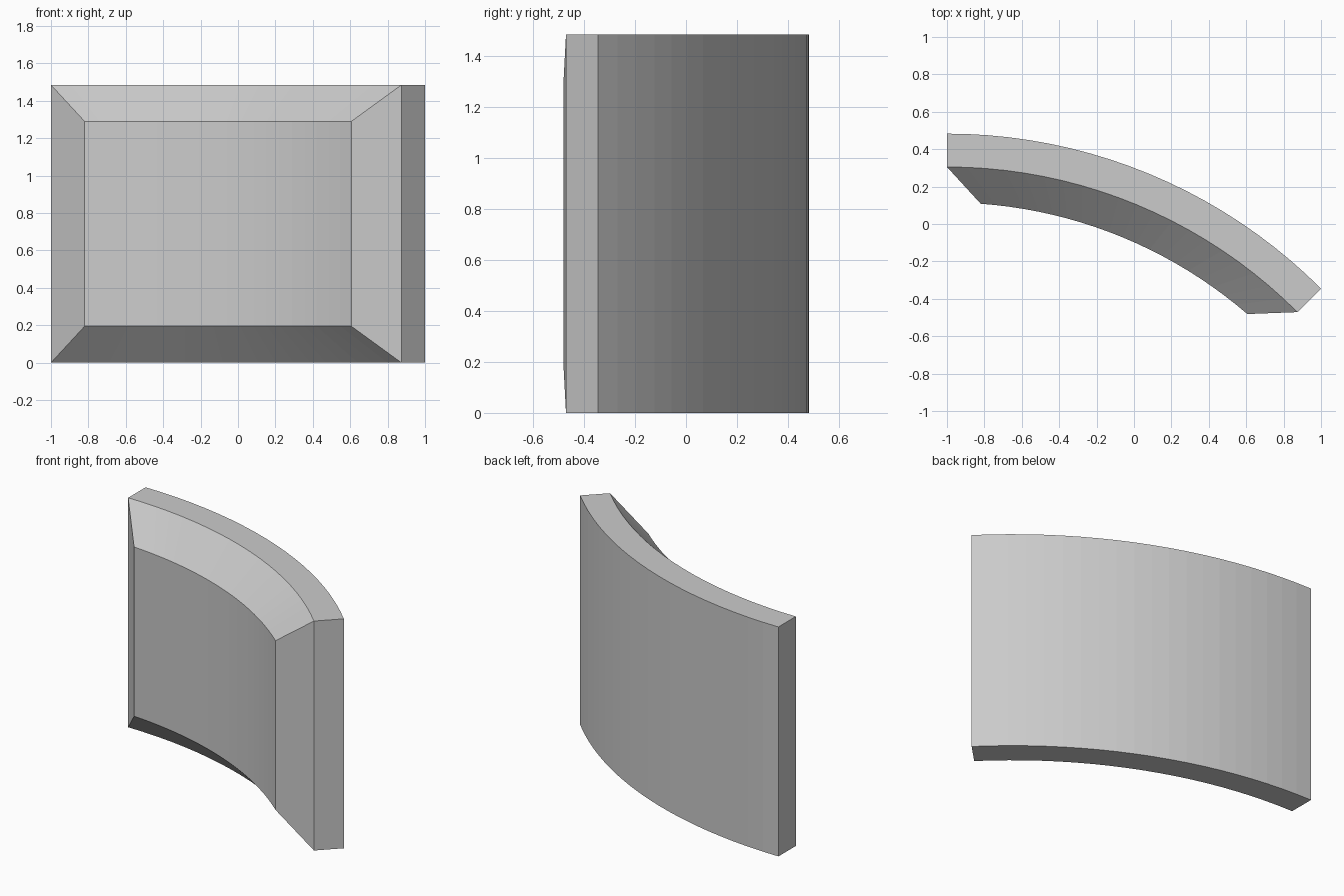
import bpy, bmesh
from math import sin, cos, radians

if "Cube" in bpy.data.objects:
    bpy.data.objects.remove(bpy.data.objects["Cube"])

SEGMENTS = 20
HEIGHT = 1.485
CENTRE = (-1.0, -2.345)
OUTER, INNER, PANEL = 2.828, 2.65, 2.46      # arc radii, back to front
FULL, INSET = (0.0, 45.0), (4.2, 40.75)      # angle ranges in degrees

# Closed cross-section: radius, height, angle range
PROFILE = [
    (OUTER, 0, FULL), (OUTER, HEIGHT, FULL), (INNER, HEIGHT, FULL),
    (PANEL, 1.29, INSET), (PANEL, 0.195, INSET), (INNER, 0, FULL),
]


def arc_point(radius, z, span, t):
    a = radians(span[0] + (span[1] - span[0]) * t)
    return (CENTRE[0] + radius * sin(a), CENTRE[1] + radius * cos(a), z)


bm = bmesh.new()

# Sweep the cross-section around the arc
rings = [[bm.verts.new(arc_point(*p, i / SEGMENTS)) for p in PROFILE]
         for i in range(SEGMENTS + 1)]
for a, b in zip(rings, rings[1:]):
    for j in range(len(PROFILE)):
        k = (j + 1) % len(PROFILE)
        bm.faces.new((a[j], a[k], b[k], b[j]))

# Ends: flat slab end plus the sloping side of the raised panel
for ring in (rings[0], rings[-1]):
    bm.faces.new([ring[i] for i in (0, 1, 2, 5)])
    bm.faces.new([ring[i] for i in (2, 3, 4, 5)])

bmesh.ops.recalc_face_normals(bm, faces=bm.faces)
mesh = bpy.data.meshes.new("curved_wall_panel")
bm.to_mesh(mesh)
bm.free()
wall = bpy.data.objects.new("curved_wall_panel", mesh)
bpy.context.collection.objects.link(wall)
